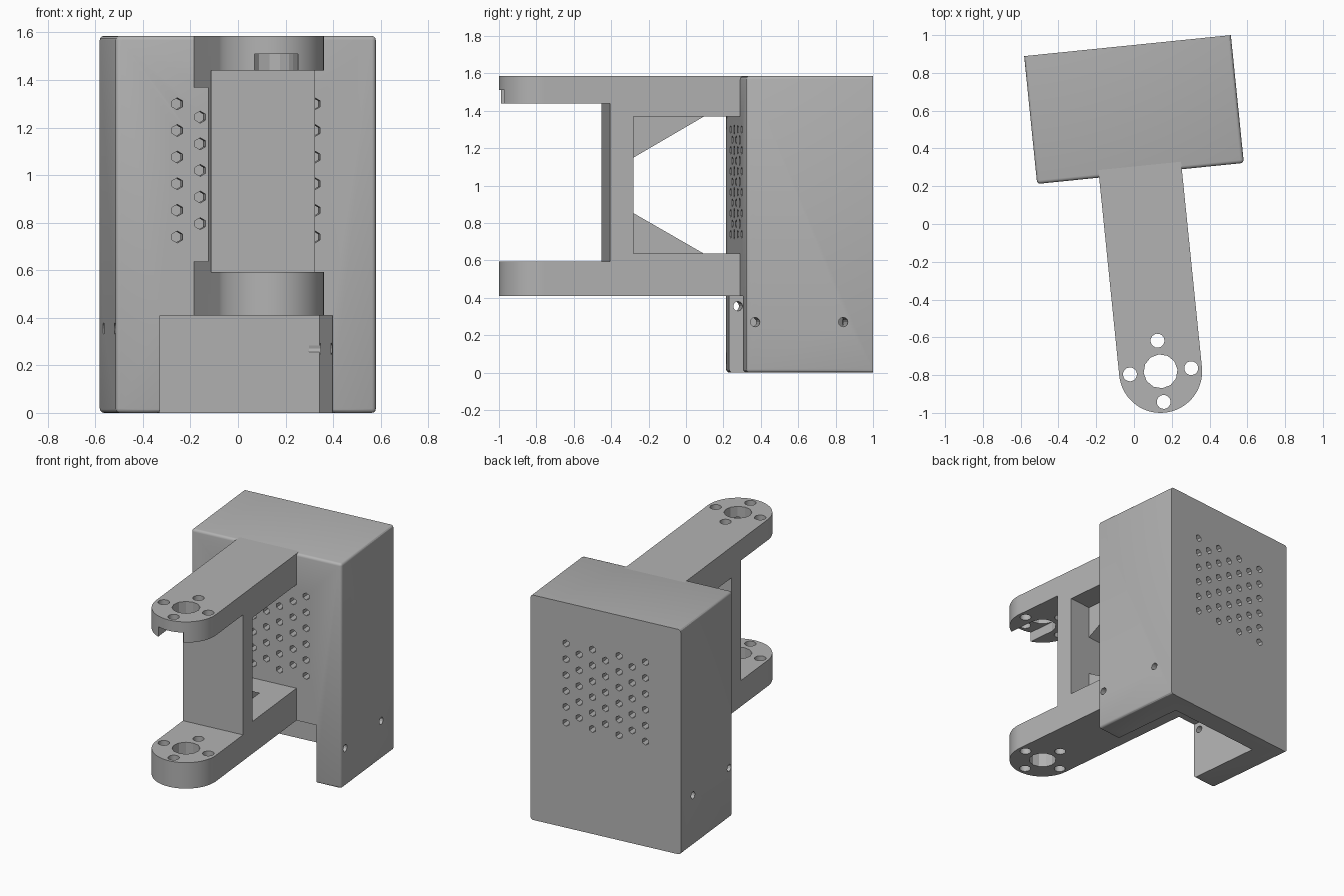
import bpy, bmesh, math
from mathutils import Matrix, Vector

cube = bpy.data.objects.get("Cube")
if cube:
    bpy.data.objects.remove(cube, do_unlink=True)

# Everything is built in a straight frame, then turned slightly about z
PLACE = Matrix.Translation((0, 0.606, 0)) @ Matrix.Rotation(math.radians(5.8), 4, 'Z')
TOP = 1.586
W, D = 0.55, 0.34          # housing half width and half depth
ARM, TIP = 0.22, -1.393    # arm half width and tip centre

grey = bpy.data.materials.new("plain_grey")
grey.use_nodes = True
grey.diffuse_color = (0.45, 0.45, 0.45, 1)
grey.node_tree.nodes["Principled BSDF"].inputs["Base Color"].default_value = grey.diffuse_color


def finish(name, bm):
    bmesh.ops.recalc_face_normals(bm, faces=bm.faces)
    mesh = bpy.data.meshes.new(name)
    bm.to_mesh(mesh)
    bm.free()
    mesh.materials.append(grey)
    obj = bpy.data.objects.new(name, mesh)
    bpy.context.collection.objects.link(obj)
    obj.matrix_world = PLACE
    return obj


def add_box(bm, x, y, z):
    lo, hi = Vector((x[0], y[0], z[0])), Vector((x[1], y[1], z[1]))
    m = Matrix.Translation((lo + hi) / 2) @ Matrix.Diagonal((*(hi - lo), 1))
    return bmesh.ops.create_cube(bm, size=1, matrix=m)["verts"]


def add_rod(bm, centre, radius, length, sides, axis='Z'):
    turn = {'X': Matrix.Rotation(math.pi / 2, 4, 'Y'),
            'Y': Matrix.Rotation(math.pi / 2, 4, 'X'),
            'Z': Matrix.Identity(4)}[axis]
    bmesh.ops.create_cone(bm, cap_ends=True, segments=sides, radius1=radius,
                          radius2=radius, depth=length,
                          matrix=Matrix.Translation(centre) @ turn)


def extrude(bm, points, offset):
    face = bm.faces.new([bm.verts.new(p) for p in points])
    new = bmesh.ops.extrude_face_region(bm, geom=[face])["geom"]
    bmesh.ops.translate(bm, vec=offset,
                        verts=[g for g in new if isinstance(g, bmesh.types.BMVert)])


def cut(obj, bm):
    cutter = finish("cutter", bm)
    cutter.hide_render = True
    mod = obj.modifiers.new("cut", 'BOOLEAN')
    mod.operation, mod.solver, mod.object = 'DIFFERENCE', 'EXACT', cutter
    bpy.context.view_layer.objects.active = obj
    bpy.ops.object.modifier_apply(modifier=mod.name)
    bpy.data.objects.remove(cutter, do_unlink=True)


def smooth(obj):
    bpy.ops.object.select_all(action='DESELECT')
    obj.select_set(True)
    bpy.context.view_layer.objects.active = obj
    bpy.ops.object.shade_smooth_by_angle(angle=math.radians(29))


# Housing: block with softened edges except round the back
bm = bmesh.new()
add_box(bm, (-W, W), (-D, D), (0, TOP))
soft = [e for e in bm.edges if min(v.co.y for v in e.verts) < 0]
bmesh.ops.bevel(bm, geom=soft, offset=0.018, segments=3, profile=0.5, affect='EDGES')
housing = finish("housing", bm)

# Hollow inside, open below
bm = bmesh.new()
add_box(bm, (-0.365, 0.365), (-0.25, 0.2), (-0.1, 1.42))
cut(housing, bm)

# Doorway in the lower front wall
bm = bmesh.new()
add_box(bm, (-0.365, 0.365), (-0.5, -0.2), (-0.1, 0.41))
cut(housing, bm)

# Staggered six-sided vent holes, front and back
bm = bmesh.new()
for col in range(7):
    odd = col % 2
    for row in range(6 - odd):
        add_rod(bm, ((col - 3) * 0.097, 0, 1.3 - 0.112 * (row + odd / 2)), 0.025, 1, 6, 'Y')
cut(housing, bm)

# Screw holes in the side walls
bm = bmesh.new()
for side, z in ((1, 0.27), (-1, 0.355)):
    for y in (-0.293, 0.18):
        add_rod(bm, (side * 0.47, y, z), 0.025, 0.3, 12, 'X')
cut(housing, bm)
smooth(housing)


# Arms: straight bars with a round drilled end
def arm(name, z0, z1):
    bm = bmesh.new()
    back = -0.3
    steps = 40
    outline = [(ARM, back, z0), (-ARM, back, z0)]
    for i in range(steps + 1):
        a = math.pi + math.pi * i / steps
        outline.append((ARM * math.cos(a), TIP + ARM * math.sin(a), z0))
    extrude(bm, outline, (0, 0, z1 - z0))
    obj = finish(name, bm)
    bm = bmesh.new()
    mid = (z0 + z1) / 2
    add_rod(bm, (0, TIP, mid), 0.09, 1, 12)
    for i in range(4):
        a = i * math.pi / 2
        add_rod(bm, (0.163 * math.cos(a), TIP + 0.163 * math.sin(a), mid), 0.037, 1, 16)
    cut(obj, bm)
    return obj


upper_arm = arm("upper_arm", 1.44, TOP)
lower_arm = arm("lower_arm", 0.41, 0.593)

# Slot under the tip of the upper arm
bm = bmesh.new()
add_box(bm, (-0.092, 0.092), (TIP - 0.4, TIP), (1.3, 1.51))
cut(upper_arm, bm)
smooth(upper_arm)
smooth(lower_arm)

# Upright web joining the arms, and the thicker arm roots behind it
WEB_FRONT, WEB_BACK = -1.04, -0.913
bm = bmesh.new()
add_box(bm, (-ARM, ARM), (WEB_FRONT, WEB_BACK), (0.55, 1.5))
finish("web", bm)
for name, z in (("upper_arm_root", (1.368, 1.5)), ("lower_arm_root", (0.5, 0.637))):
    bm = bmesh.new()
    add_box(bm, (-ARM, ARM), (WEB_FRONT + 0.01, -0.3), z)
    finish(name, bm)

# Triangular ribs in the corners behind the web
for name, z, tall in (("upper_rib", 1.368, -0.228), ("lower_rib", 0.637, 0.225)):
    bm = bmesh.new()
    inset = -0.01 if tall > 0 else 0.01
    extrude(bm, [(-0.05, WEB_BACK - 0.01, z + inset), (-0.05, -0.52, z + inset),
                 (-0.05, -0.52, z), (-0.05, WEB_BACK, z + tall),
                 (-0.05, WEB_BACK - 0.01, z + tall)], (0.1, 0, 0))
    finish(name, bm)
